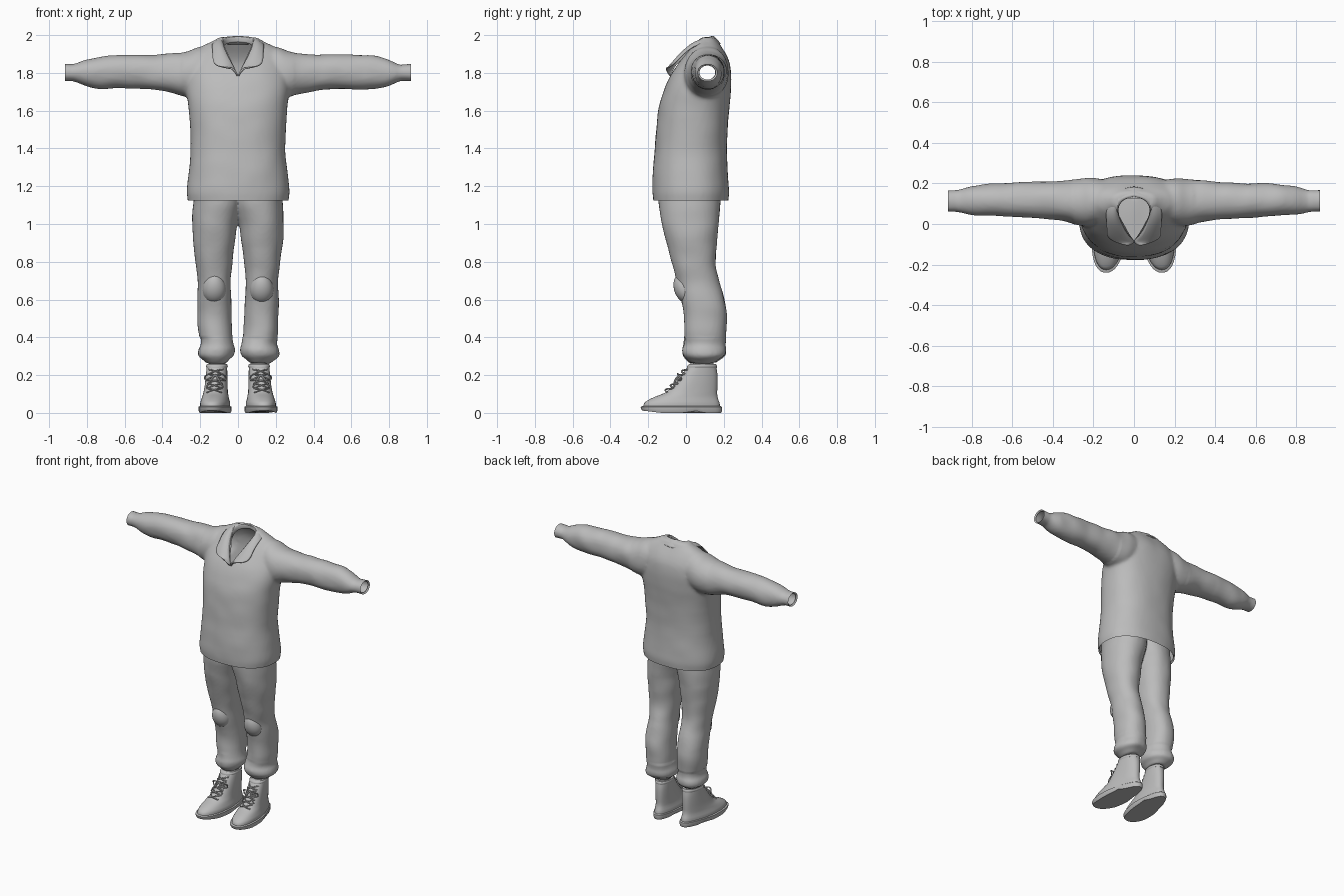
import bpy, bmesh, math
from mathutils import Vector, noise

if "Cube" in bpy.data.objects:
    bpy.data.objects.remove(bpy.data.objects["Cube"])

grey = bpy.data.materials.new("plain grey")
grey.diffuse_color = (0.5, 0.5, 0.5, 1)
grey.use_nodes = True
grey.node_tree.nodes["Principled BSDF"].inputs["Base Color"].default_value = grey.diffuse_color


def catmull(rows, steps):
    """Smoothly interpolate a list of equal-length tuples."""
    out = []
    for i in range(len(rows) - 1):
        p0, p1, p2, p3 = (rows[max(0, min(len(rows) - 1, i + k))] for k in (-1, 0, 1, 2))
        for s in range(steps):
            t = s / steps
            out.append(tuple(0.5 * (2 * b + (c - a) * t + (2 * a - 5 * b + 4 * c - d) * t * t
                                    + (3 * b - a - 3 * c + d) * t ** 3)
                             for a, b, c, d in zip(p0, p1, p2, p3)))
    return out + [tuple(rows[-1])]


def loft(bm, rows, axis='z', n=40, power=2.3, steps=4, warp=None):
    """Rows are (position, u min, u max, v min, v max); rings are superellipses with caps."""
    rings = []
    for pos, u0, u1, v0, v1 in catmull(rows, steps):
        ring = []
        for k in range(n):
            a = 2 * math.pi * k / n
            c, s = math.cos(a), math.sin(a)
            u = (u0 + u1) / 2 + (u1 - u0) / 2 * math.copysign(abs(c) ** (2 / power), c)
            v = (v0 + v1) / 2 + (v1 - v0) / 2 * math.copysign(abs(s) ** (2 / power), s)
            p = Vector((u, v, pos)) if axis == 'z' else Vector((pos, u, v))
            ring.append(bm.verts.new(warp(p) if warp else p))
        rings.append(ring)
    for a, b in zip(rings, rings[1:]):
        for k in range(n):
            bm.faces.new((a[k], a[(k + 1) % n], b[(k + 1) % n], b[k]))
    bm.faces.new(rings[0])
    bm.faces.new(rings[-1])
    bmesh.ops.recalc_face_normals(bm, faces=bm.faces)


def make(name, bm, mirror=False, angle=50):
    me = bpy.data.meshes.new(name)
    bm.to_mesh(me)
    bm.free()
    ob = bpy.data.objects.new(name, me)
    bpy.context.collection.objects.link(ob)
    me.materials.append(grey)
    if mirror:
        ob.modifiers.new("mirror", 'MIRROR').use_clip = True
    bpy.context.view_layer.objects.active = ob
    ob.select_set(True)
    bpy.ops.object.shade_smooth_by_angle(angle=math.radians(angle))
    ob.select_set(False)
    return ob


def fuse(bm, voxel, smooth):
    """Merge overlapping solids into one soft skin."""
    ob = make("fuse", bm)
    m = ob.modifiers.new("r", 'REMESH')
    m.mode, m.voxel_size = 'VOXEL', voxel
    m = ob.modifiers.new("s", 'SMOOTH')
    m.factor, m.iterations = 0.5, smooth
    me = bpy.data.meshes.new_from_object(ob.evaluated_get(bpy.context.evaluated_depsgraph_get()))
    bpy.data.objects.remove(ob)
    out = bmesh.new()
    out.from_mesh(me)
    return out


def cut(bm, co, no, clear=False, test=None):
    fs = [f for f in bm.faces if not test or test(f.calc_center_median())]
    geom = list({v for f in fs for v in f.verts}) + list({e for f in fs for e in f.edges}) + fs
    bmesh.ops.bisect_plane(bm, geom=geom, plane_co=co, plane_no=no, clear_outer=clear)


def turn_in(bm, pick, scale, shift):
    """Fold an open edge inward to give it a hem."""
    es = [e for e in bm.edges if e.is_boundary and all(pick(v.co) for v in e.verts)]
    new = [g for g in bmesh.ops.extrude_edge_only(bm, edges=es)['geom']
           if isinstance(g, bmesh.types.BMVert)]
    mid = sum((v.co for v in new), Vector()) / len(new)
    for v in new:
        v.co = mid + (v.co - mid) * scale + Vector(shift)


def wrinkle(bm, amount, keep):
    bm.normal_update()
    for v in bm.verts:
        p = v.co
        d = noise.noise(Vector((p.x * 9, p.y * 6, p.z * 9)))
        v.co = p + v.normal * d * amount * keep(p)


# Shirt: torso and sleeves fused, then opened at hem, cuffs and neck
bm = bmesh.new()
loft(bm, [(1.08, -.262, .262, -.168, .22), (1.13, -.268, .268, -.174, .224),
          (1.17, -.272, .272, -.178, .228), (1.25, -.264, .264, -.176, .224),
          (1.4, -.25, .25, -.166, .217), (1.6, -.26, .26, -.147, .227),
          (1.7, -.272, .272, -.12, .237), (1.78, -.27, .27, -.086, .241),
          (1.85, -.255, .255, -.04, .233), (1.9, -.235, .235, .0, .212),
          (1.94, -.19, .19, .033, .188), (1.965, -.14, .14, .052, .172),
          (1.99, -.1, .1, .068, .158)], n=64, power=2.35)
for s in (1, -1):
    loft(bm, [(s * x, *r) for x, *r in [
        (.1, .03, .21, 1.72, 1.93), (.2, -.005, .226, 1.675, 1.938), (.27, -.008, .222, 1.672, 1.915),
        (.36, .015, .212, 1.695, 1.9), (.5, .028, .204, 1.715, 1.897), (.62, .035, .202, 1.714, 1.893),
        (.72, .042, .196, 1.715, 1.886), (.8, .046, .188, 1.73, 1.868), (.86, .058, .17, 1.754, 1.847),
        (.9, .06, .167, 1.756, 1.848), (.95, .06, .167, 1.754, 1.85)]], axis='x', power=2.1)
bm = fuse(bm, 0.011, 6)
wrinkle(bm, 0.008, lambda p: 1 if .3 < abs(p.x) < .87 else .35)
cut(bm, (0, 0, 1.125), (0, 0, -1), True)
for s in (1, -1):
    cut(bm, (s * .917, 0, 0), (s, 0, 0), True)
near = lambda c: c.z > 1.76 and abs(c.x) < .15
SLOPE = .46
for s in (1, -1):
    cut(bm, (0, 0, 1.787), (s, 0, -SLOPE), test=near)
    cut(bm, (s * .08, 0, 0), (1, 0, 0), test=near)
cut(bm, (0, .125, 0), (0, 1, 0), test=near)
hole = []
for f in bm.faces:
    c = f.calc_center_median()
    if c.y < .125 and abs(c.x) < min(.08, SLOPE * (c.z - 1.787)):
        hole.append(f)
bmesh.ops.delete(bm, geom=hole, context='FACES')
turn_in(bm, lambda p: p.z < 1.13, .965, (0, 0, .012))
for s in (1, -1):
    turn_in(bm, lambda p: p.x * s > .91, .8, (-s * .008, 0, 0))
make("shirt", bm, angle=60)

# Collar: folded strip from the neck opening to two points
inner = [(.003, -.092, 1.788), (.03, -.072, 1.845), (.06, -.014, 1.91), (.08, .04, 1.957),
         (.082, .09, 1.982), (.05, .125, 1.994), (0, .136, 1.998)]
outer = [(.034, -.106, 1.824), (.138, -.074, 1.836), (.13, -.022, 1.895), (.138, .045, 1.95),
         (.128, .12, 1.958), (.075, .168, 1.955), (0, .182, 1.952)]
bm = bmesh.new()
rows = []
for a, b in zip(inner, outer):
    a, b = Vector(a), Vector(b)
    low = a + Vector((0, .004, -.035)) if a.z > 1.9 else a + Vector((0, .012, -.004))
    mid = (a + b) / 2 + Vector((0, -.006, .012))
    rows.append([bm.verts.new(p) for p in (low, a, mid, b)])
for r, q in zip(rows, rows[1:]):
    for k in range(3):
        bm.faces.new((r[k], r[k + 1], q[k + 1], q[k]))
crease = bm.edges.layers.float.new("crease_edge")
for e in bm.edges:
    if e.is_boundary:
        e[crease] = .6
bmesh.ops.recalc_face_normals(bm, faces=bm.faces)
ob = make("collar", bm, mirror=True)
m = ob.modifiers.new("soft", 'SUBSURF')
m.levels = m.render_levels = 2
m = ob.modifiers.new("cloth", 'SOLIDIFY')
m.thickness, m.offset = .008, 0

# Trousers: two legs fused at the crotch, gathered at the ankles
bm = bmesh.new()
for s in (1, -1):
    loft(bm, [(z, min(s * a, s * b), max(s * a, s * b), y0, y1) for z, a, b, y0, y1 in [
        (1.22, -.03, .232, -.15, .18), (1.12, -.025, .236, -.145, .182), (1.05, -.008, .24, -.135, .177),
        (.98, .008, .242, -.122, .17), (.88, .02, .235, -.096, .162), (.78, .032, .222, -.07, .156),
        (.7, .038, .21, -.052, .175), (.62, .036, .214, -.032, .198), (.52, .034, .216, -.01, .216),
        (.42, .03, .21, -.008, .213), (.365, .024, .204, -.013, .208), (.335, .018, .212, -.02, .214),
        (.305, .025, .21, -.012, .21), (.285, .045, .185, .005, .185), (.265, .06, .165, .025, .16)]],
        power=2.2)
bm = fuse(bm, 0.0095, 3)
wrinkle(bm, 0.011, lambda p: 1.2 if p.z < .4 else .5)
make("trousers", bm, angle=70)

# Knee pads: rounded patches bulging from the front of each leg
bm = bmesh.new()
bmesh.ops.create_uvsphere(bm, u_segments=28, v_segments=18, radius=1)
for v in bm.verts:
    x, y, z = v.co
    w = .062 - .008 * z
    v.co = (.125 + x * w, -.005 + y * .06 + z * -.012, .662 + z * .082)
make("knee_pads", bm, mirror=True)


# Boots: shaft and foot lofted upward, toes turned out
def splay(p):
    w = 1 - .22 * max(0, min(1, (p.y + .02) / .16))   # narrower heel
    return Vector((.11 + p.x * w - (p.y - .09) * .085, p.y, p.z))


def boot_part(name, rows, power, steps=3, angle=45, warp=splay):
    bm = bmesh.new()
    loft(bm, [(z, -w, w, y0, y1) for z, w, y0, y1 in rows], power=power, steps=steps, warp=warp)
    return make(name, bm, mirror=True, angle=angle)


UPPER = [(.02, .078, -.228, .182), (.05, .078, -.222, .178), (.068, .074, -.2, .172),
         (.085, .07, -.165, .167), (.105, .067, -.115, .165), (.13, .065, -.082, .166),
         (.165, .064, -.05, .167), (.205, .063, -.02, .166), (.24, .062, .005, .161),
         (.258, .06, .018, .157)]
boot_part("boots", UPPER, 2.25)
boot_part("ankle_socks", [(.24, .052, .035, .145), (.3, .05, .04, .145)], 2)


def sole_warp(p):
    q = splay(p)
    if p.z < .02:
        q.z += .012 * max(0, min(1, (-p.y - .13) / .1))          # lifted toe
        q.z += .012 * max(0, 1 - abs(p.y - .05) / .05)           # arch
    return q


boot_part("boot_soles", [(0, .08, -.232, .186), (.012, .086, -.239, .191), (.032, .086, -.24, .19),
                         (.036, .08, -.232, .184)], 2.3, 1, 35, sole_warp)
boot_part("boot_cuffs", [(.238, .062, .004, .163), (.248, .066, .006, .164), (.258, .062, .016, .159)], 2.2)


# Laces: crossing cords and a loose bow on the slope of each boot
def cord(name, paths, radius):
    cu = bpy.data.curves.new(name, 'CURVE')
    cu.dimensions, cu.bevel_depth, cu.bevel_resolution = '3D', radius, 1
    cu.resolution_u = 4
    for pts in paths:
        sp = cu.splines.new('BEZIER')
        sp.bezier_points.add(len(pts) - 1)
        for b, p in zip(sp.bezier_points, pts):
            b.co = p
            b.handle_left_type = b.handle_right_type = 'AUTO'
    cu.materials.append(grey)
    ob = bpy.data.objects.new(name, cu)
    bpy.context.collection.objects.link(ob)
    return ob


heights = [(.108, -.115), (.13, -.084), (.155, -.06), (.18, -.041), (.205, -.022), (.23, -.004)]
for side, word in ((1, "right"), (-1, "left")):
    def at(x, y, z):
        p = splay(Vector((x, y, z)))
        return (p.x * side, p.y, p.z)
    paths = []
    for (z0, y0), (z1, y1) in zip(heights, heights[1:]):
        for d in (1, -1):
            paths.append([at(-.04 * d, y0 + .016, z0), at(0, (y0 + y1) / 2 - .01, (z0 + z1) / 2 + .004),
                          at(.04 * d, y1 + .016, z1)])
    for d in (1, -1):
        paths.append([at(0, -.035, .2), at(.035 * d, -.045, .205), at(.055 * d, -.025, .18),
                      at(.03 * d, -.045, .175), at(0, -.035, .2)])
        paths.append([at(0, -.035, .2), at(.025 * d, -.06, .17), at(.045 * d, -.062, .135)])
    cord(word + "_boot_laces", paths, .0042)
